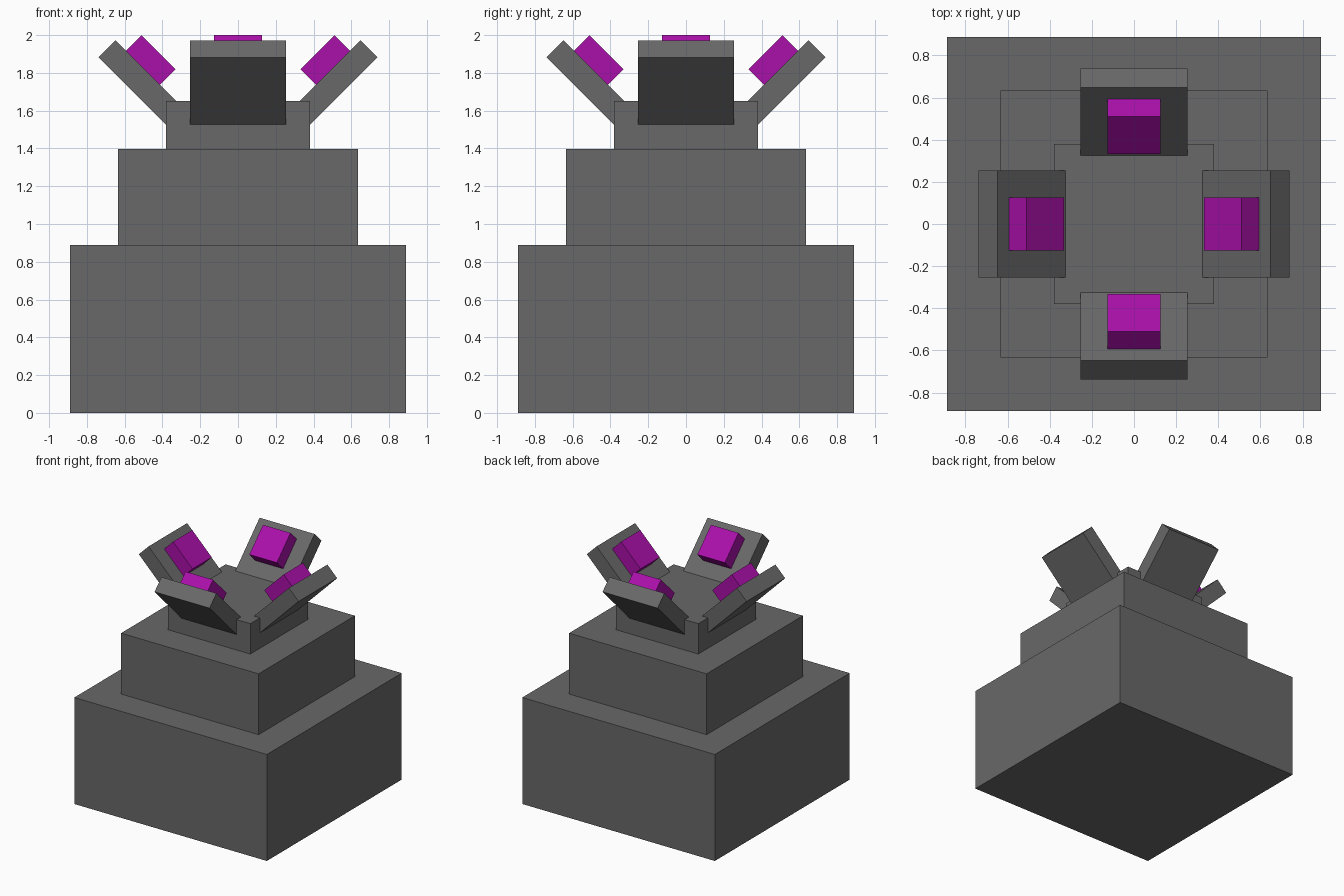
import bpy
import math
from mathutils import Matrix, Vector

if "Cube" in bpy.data.objects:
    bpy.data.objects.remove(bpy.data.objects["Cube"])

U = 0.127  # base module


def material(name, rgb):
    m = bpy.data.materials.new(name)
    m.diffuse_color = (*rgb, 1.0)
    m.use_nodes = True
    m.node_tree.nodes["Principled BSDF"].inputs["Base Color"].default_value = m.diffuse_color
    return m


grey = material("dark_grey", (0.14, 0.14, 0.14))
magenta = material("magenta", (0.40, 0.005, 0.40))


def box(name, size, mat, matrix):
    bpy.ops.mesh.primitive_cube_add(size=1)
    ob = bpy.context.object
    ob.name = name
    ob.data.transform(matrix @ Matrix.Diagonal((*size, 1.0)))
    ob.data.materials.append(mat)
    return ob


# Stepped square tiers
z = 0.0
for name, width, height in (("base_tier", 14, 7), ("middle_tier", 10, 4), ("top_tier", 6, 2)):
    w, h = width * U, height * U
    box(name, (w, w, h), grey, Matrix.Translation((0, 0, z + h / 2)))
    z += h

# Four panels leaning outward, each with a raised block on the inner face
tilt = Matrix.Rotation(math.radians(-45), 4, 'Y')
for i, side in enumerate(("right", "back", "left", "front")):
    turn = Matrix.Rotation(i * math.pi / 2, 4, 'Z')
    panel = turn @ Matrix.Translation((0.513, 0, 1.748)) @ tilt
    block = turn @ Matrix.Translation((0.466, 0, 1.865)) @ tilt
    box(side + "_panel", (4 * U, 4 * U, U), grey, panel)
    box(side + "_block", (2 * U, 2 * U, U), magenta, block)
